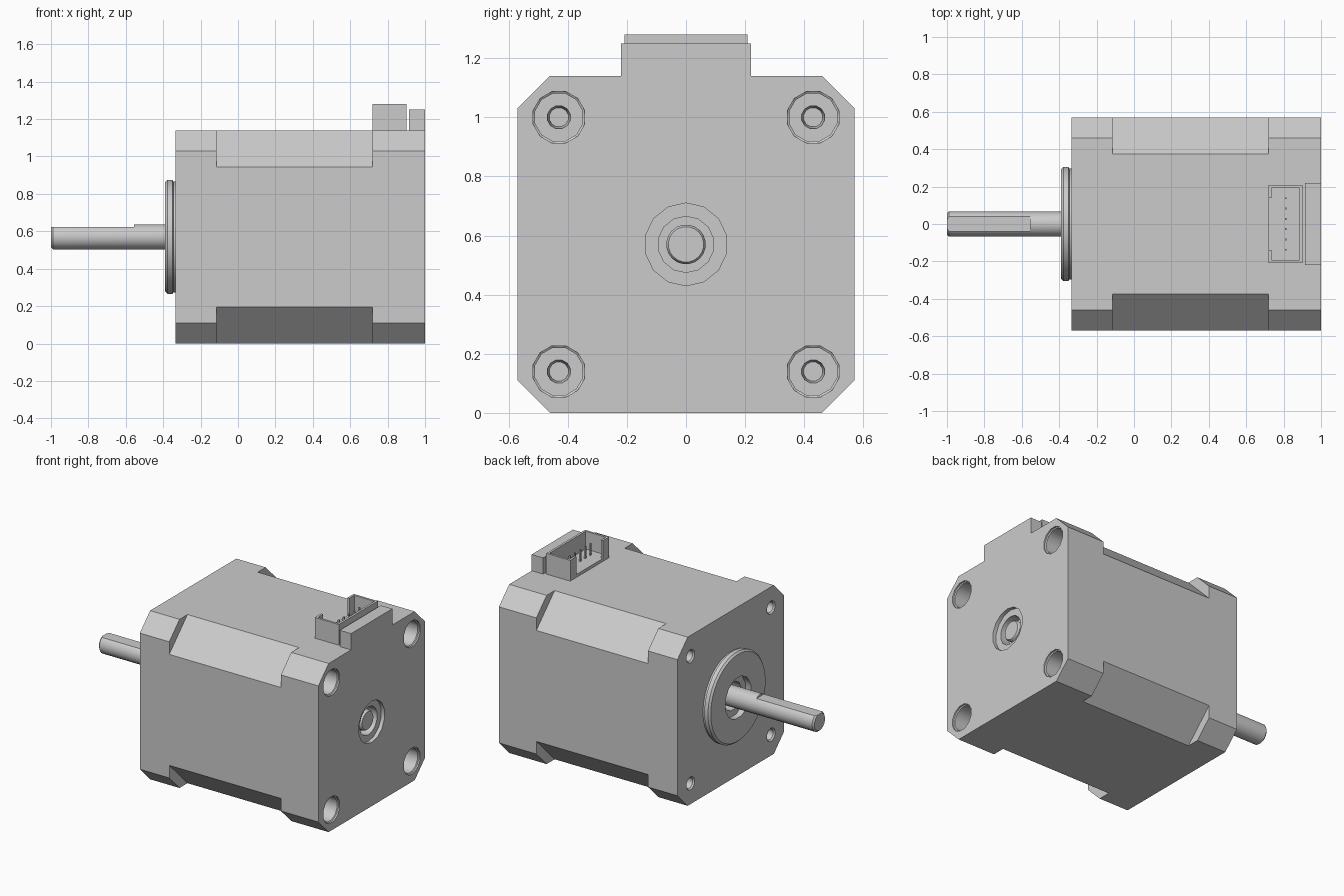
import bpy
import bmesh
from math import cos, sin, pi, radians

cube = bpy.data.objects.get("Cube")
if cube:
    bpy.data.objects.remove(cube, do_unlink=True)

MID = 0.57          # height of the motor axis, also half the body width

grey = bpy.data.materials.new("plain_grey")
grey.use_nodes = True
grey.diffuse_color = (0.6, 0.6, 0.6, 1)
grey.node_tree.nodes["Principled BSDF"].inputs["Base Color"].default_value = (0.6, 0.6, 0.6, 1)


def finish(name, bm):
    bmesh.ops.recalc_face_normals(bm, faces=bm.faces)
    mesh = bpy.data.meshes.new(name)
    bm.to_mesh(mesh)
    bm.free()
    mesh.materials.append(grey)
    obj = bpy.data.objects.new(name, mesh)
    bpy.context.collection.objects.link(obj)
    return obj


def loft(name, rings):
    """Solid through a row of matching point rings, capped at both ends."""
    bm = bmesh.new()
    rows = [[bm.verts.new(p) for p in ring] for ring in rings]
    n = len(rows[0])
    for a, b in zip(rows, rows[1:]):
        for i in range(n):
            j = (i + 1) % n
            bm.faces.new((a[i], a[j], b[j], b[i]))
    bm.faces.new(rows[0])
    bm.faces.new(rows[-1])
    return finish(name, bm)


def turned(name, profile, sides, y=0.0, z=MID):
    """Round solid along x from (x, radius) pairs."""
    angles = [2 * pi * (i + 0.5) / sides for i in range(sides)]
    return loft(name, [[(x, y + r * cos(a), z + r * sin(a)) for a in angles]
                       for x, r in profile])


def prism(name, x0, x1, chamfer):
    """Square block along x with chamfered long edges."""
    h, c = MID, MID - chamfer
    outline = [(h, -c), (h, c), (c, h), (-c, h), (-h, c), (-h, -c), (-c, -h), (c, -h)]
    return loft(name, [[(x, y, z + MID) for y, z in outline] for x in (x0, x1)])


def box(name, x0, x1, y0, y1, z0, z1):
    corners = [(y0, z0), (y1, z0), (y1, z1), (y0, z1)]
    return loft(name, [[(x, y, z) for y, z in corners] for x in (x0, x1)])


def combine(obj, tool, operation="DIFFERENCE", keep=False):
    mod = obj.modifiers.new("shape", "BOOLEAN")
    mod.operation = operation
    mod.solver = "EXACT"
    mod.object = tool
    bpy.context.view_layer.update()
    with bpy.context.temp_override(object=obj, active_object=obj, selected_objects=[obj]):
        bpy.ops.object.modifier_apply(modifier=mod.name)
    if not keep:
        bpy.data.objects.remove(tool, do_unlink=True)


# Body: two end caps and a more deeply chamfered stator between them
front_cap = prism("front_cap", -0.335, -0.115, 0.11)
stator = prism("stator", -0.115, 0.72, 0.195)
rear_cap = prism("rear_cap", 0.72, 1.0, 0.11)

# Raised tab behind the connector
combine(rear_cap, box("tab", 0.915, 1.0, -0.22, 0.22, 1.05, 1.25), "UNION")

# Pilot boss with a stepped bore around the shaft
boss = turned("pilot_boss", [(-0.39, 0.293), (-0.378, 0.305), (-0.35, 0.305),
                             (-0.346, 0.297), (-0.325, 0.297)], 40)
bore = turned("bore", [(-0.45, 0.14), (-0.35, 0.14), (-0.35, 0.095), (-0.27, 0.095)], 12)
combine(boss, bore, keep=True)
combine(front_cap, bore)

# Rear bearing recess
combine(rear_cap, turned("recess", [(1.1, 0.14), (0.975, 0.14),
                                    (0.975, 0.095), (0.91, 0.095)], 14))

# Mounting holes in front, counterbored screw holes behind
for sy in (-1, 1):
    for sz in (-1, 1):
        y, z = 0.43 * sy, MID + 0.43 * sz
        combine(front_cap, turned("hole", [(-0.4, 0.045), (-0.335, 0.045),
                                           (-0.325, 0.037), (-0.2, 0.037)], 12, y, z))
        combine(rear_cap, turned("counterbore", [(1.1, 0.09), (0.99, 0.09), (0.985, 0.083),
                                                 (0.8, 0.083), (0.8, 0.04), (0.75, 0.033)],
                                 12, y, z))

# Shaft with a flat on the top of its free end
shaft = turned("shaft", [(-1, 0.057), (-0.99, 0.067), (0.96, 0.067), (0.97, 0.06)], 20)
combine(shaft, box("flat", -1.1, -0.555, -0.2, 0.2, 0.623, 0.8))

# Connector: open-topped housing, slotted on the shaft side, with a row of pins
housing = box("connector_housing", 0.72, 0.9, -0.208, 0.208, 1.14, 1.28)
combine(housing, box("cavity", 0.735, 0.885, -0.193, 0.193, 1.16, 1.4))
combine(housing, box("slot", 0.6, 0.8, -0.14, 0.14, 1.16, 1.4))
for i in range(6):
    y = (i - 2.5) * 0.055
    box(f"connector_pin_{i + 1}", 0.806, 0.816, y - 0.005, y + 0.005, 1.15, 1.24)

# Smooth the round walls, keep the corners crisp
for obj in (front_cap, rear_cap, boss, shaft):
    bpy.ops.object.select_all(action="DESELECT")
    obj.select_set(True)
    bpy.context.view_layer.objects.active = obj
    bpy.ops.object.shade_smooth_by_angle(angle=radians(35))
